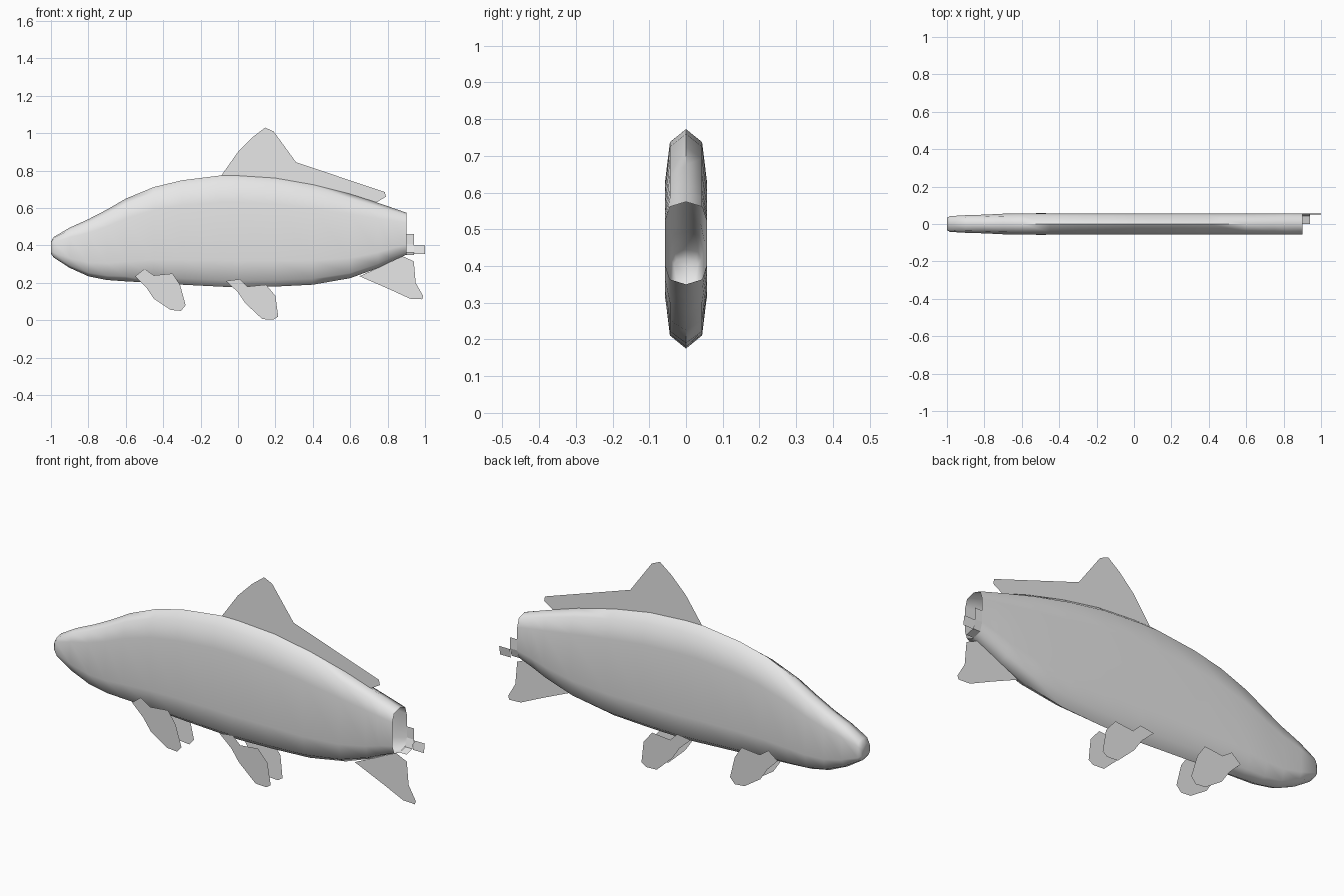
import bpy, bmesh, math

cube = bpy.data.objects.get("Cube")
if cube:
    bpy.data.objects.remove(cube, do_unlink=True)

grey = bpy.data.materials.new("pale grey")
grey.use_nodes = True
grey.diffuse_color = (0.8, 0.8, 0.8, 1)
grey.node_tree.nodes["Principled BSDF"].inputs["Base Color"].default_value = (0.8, 0.8, 0.8, 1)


def finish(name, bm, smooth=False):
    mesh = bpy.data.meshes.new(name)
    bm.to_mesh(mesh)
    bm.free()
    mesh.materials.append(grey)
    obj = bpy.data.objects.new(name, mesh)
    bpy.context.collection.objects.link(obj)
    if smooth:
        bpy.ops.object.select_all(action='DESELECT')
        obj.select_set(True)
        bpy.context.view_layer.objects.active = obj
        bpy.ops.object.shade_smooth_by_angle(angle=math.radians(60))
    return obj


def sheet(name, outline, place):
    """Flat fin from an x, z outline; place gives y at a height."""
    bm = bmesh.new()
    face = bm.faces.new([bm.verts.new((x, place(z), z)) for x, z in outline])
    bmesh.ops.triangulate(bm, faces=[face])
    return finish(name, bm)


# Body stations: x, belly z, back z, half width
stations = [
    (-1, .355, .42, .033), (-.985, .335, .445, .042), (-.9, .28, .495, .047),
    (-.8, .235, .54, .05), (-.7, .215, .592, .055), (-.6, .208, .65, .057),
    (-.45, .2, .712, .057), (-.3, .19, .748, .057), (-.1, .18, .773, .057),
    (0, .175, .773, .057), (.2, .18, .76, .057), (.4, .19, .725, .057),
    (.6, .225, .675, .057), (.75, .28, .627, .057), (.82, .315, .603, .057),
    (.9, .35, .575, .057)]
# Half section, belly to back: share of width, share of height
half = [(0, 0), (.77, .06), (1, .24), (1, .76), (.77, .94), (0, 1)]
section = half + [(-w, h) for w, h in half[-2:0:-1]]

bm = bmesh.new()
rings = [[bm.verts.new((x, w * wide, lo + h * (hi - lo))) for w, h in section]
         for x, lo, hi, wide in stations]
count = len(section)
for a, b in zip(rings, rings[1:]):
    for i in range(count):
        j = (i + 1) % count
        bm.faces.new((a[i], a[j], b[j], b[i]))
bm.faces.new(rings[0])
bmesh.ops.recalc_face_normals(bm, faces=bm.faces)
finish("body", bm, True)

# Stepped remnant of the tail root, on the left wall only
bm = bmesh.new()
steps = [(.9, .94, [(0, .35), (.044, .362), (.057, .404), (.057, .46)]),
         (.94, 1, [(.05, .355), (.057, .4)])]
for x0, x1, wall in steps:
    rows = [[bm.verts.new((x, y, z)) for x in (x0, x1)] for y, z in wall]
    for p, q in zip(rows, rows[1:]):
        bm.faces.new((p[0], p[1], q[1], q[0]))
finish("tail_root", bm)

# Middle fins
sheet("dorsal_fin", [(-.09, .772), (0, .9), (.08, .98), (.145, 1.03), (.19, 1.01),
                     (.31, .845), (.785, .685), (.79, .66), (.74, .63), (.6, .67),
                     (.4, .72), (.2, .755), (0, .77)], lambda z: 0)
sheet("anal_fin", [(.65, .235), (.8, .305), (.88, .342), (.94, .315), (.95, .2), (.99, .13),
                   (.985, .112), (.92, .115), (.8, .17)], lambda z: 0)

# Paired fins, splayed slightly out at the root
pectoral = [(-.55, .235), (-.5, .275), (-.45, .24), (-.35, .25), (-.31, .19), (-.28, .08),
            (-.305, .05), (-.36, .055), (-.45, .115), (-.49, .175)]
pelvic = [(-.065, .21), (.01, .22), (.05, .18), (.15, .19), (.2, .13), (.215, .02),
          (.19, .003), (.13, .006), (.04, .09), (0, .15)]
for side, sign in (("left", 1), ("right", -1)):
    for name, outline in (("pectoral_fin", pectoral), ("pelvic_fin", pelvic)):
        sheet(side + "_" + name, outline, lambda z: sign * (.046 + .045 * z))
